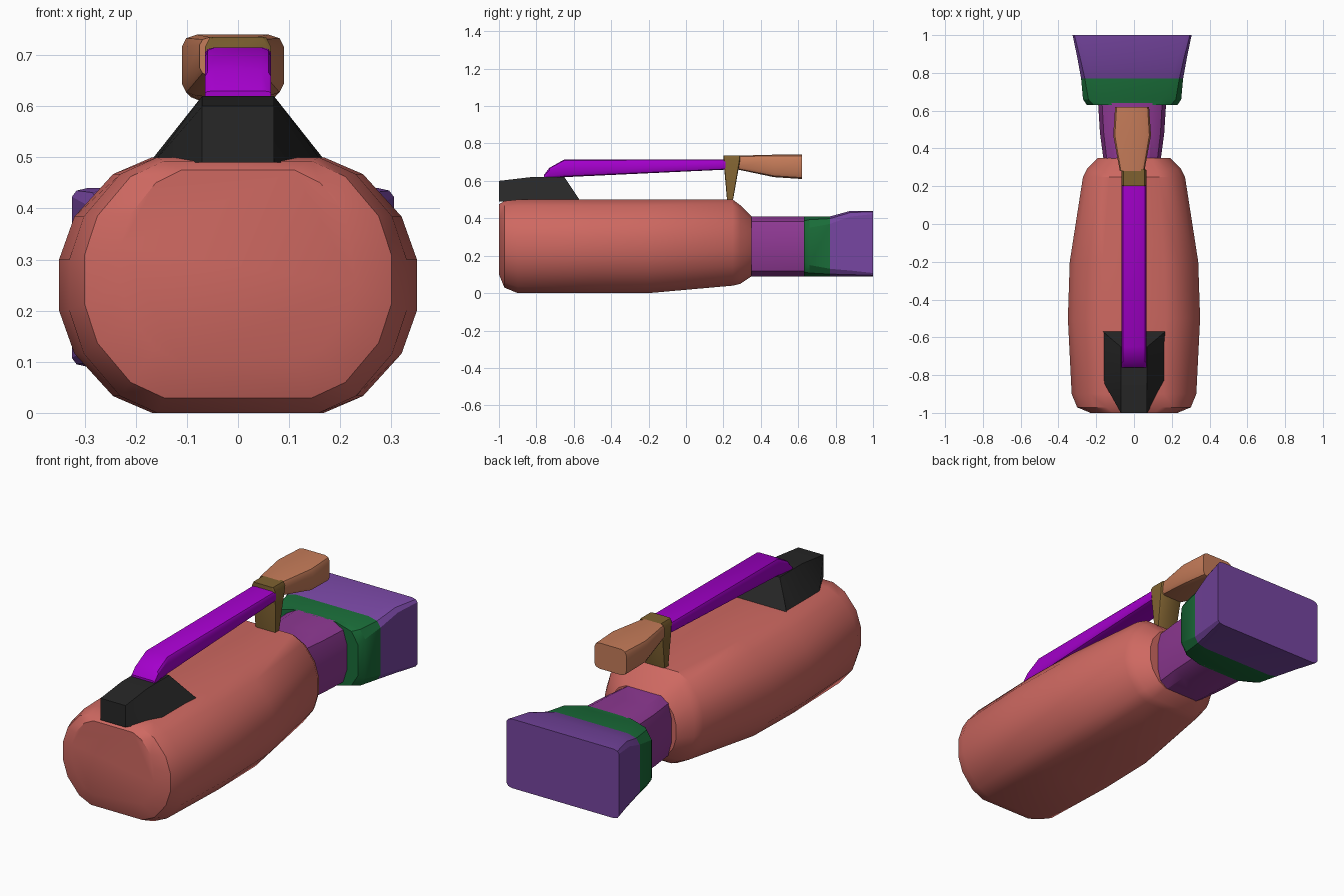
import bpy, bmesh, math

default = bpy.data.objects.get("Cube")
if default:
    bpy.data.objects.remove(default, do_unlink=True)


def material(name, *rgb):
    mat = bpy.data.materials.new(name)
    mat.use_nodes = True
    mat.diffuse_color = (*rgb, 1)
    shader = mat.node_tree.nodes["Principled BSDF"]
    shader.inputs["Base Color"].default_value = mat.diffuse_color
    return mat


def rounded_outline(half, low, high, corner_x, corner_h, steps, power):
    """Rectangle outline; the corners take up a share of each half side."""
    middle, reach = (low + high) / 2, (high - low) / 2
    outline = []
    for side, up in ((1, 1), (-1, 1), (-1, -1), (1, -1)):
        for i in range(steps + 1):
            share = i / steps if side == up else 1 - i / steps
            angle = share * math.pi / 2
            across = abs(math.cos(angle)) ** (2 / power)
            along = abs(math.sin(angle)) ** (2 / power)
            x = side * half * (1 - corner_x + corner_x * across)
            h = middle + up * reach * (1 - corner_h + corner_h * along)
            outline.append((x, h))
    return outline


def skin(name, mat, rings):
    """Join matching rings of points into one closed surface."""
    bm = bmesh.new()
    loops = [[bm.verts.new(point) for point in ring] for ring in rings]
    for first, second in zip(loops, loops[1:]):
        for i in range(len(first)):
            bm.faces.new((first[i - 1], first[i], second[i], second[i - 1]))
    bm.faces.new(loops[0])
    bm.faces.new(loops[-1])
    bmesh.ops.recalc_face_normals(bm, faces=bm.faces)
    mesh = bpy.data.meshes.new(name)
    bm.to_mesh(mesh)
    bm.free()
    mesh.materials.append(mat)
    part = bpy.data.objects.new(name, mesh)
    bpy.context.collection.objects.link(part)
    bpy.ops.object.select_all(action="DESELECT")
    part.select_set(True)
    bpy.context.view_layer.objects.active = part
    bpy.ops.object.shade_smooth_by_angle(angle=math.radians(30))


def loft(name, mat, sections, corner, fade=1, shift=0, upright=False, steps=2, power=2):
    """Sections are (position, half width, low, high); corners shrink by fade."""
    rings = []
    for i, (position, *size) in enumerate(sections):
        scale = 1 + (fade - 1) * i / (len(sections) - 1)
        shares = [share * scale for share in corner]
        outline = rounded_outline(*size, *shares, steps, power)
        if upright:
            rings.append([(x + shift, h, position) for x, h in outline])
        else:
            rings.append([(x + shift, position, h) for x, h in outline])
    skin(name, mat, rings)


coral = material("coral", 0.62, 0.14, 0.12)
black = material("black", 0.02, 0.02, 0.02)
violet = material("bright violet", 0.37, 0, 0.6)
plum = material("plum", 0.27, 0.04, 0.29)
green = material("green", 0.01, 0.15, 0.04)
purple = material("purple", 0.18, 0.06, 0.35)
olive = material("olive brown", 0.21, 0.12, 0.03)
tan = material("tan", 0.56, 0.2, 0.1)

# Main body: a rounded front edge, then a barrel that narrows to the neck
edge = 0.1
body = []
for turn in range(3):
    angle = turn * math.pi / 4
    inset = edge * (1 - math.sin(angle))
    y = -1 + edge * (1 - math.cos(angle))
    body.append((y, 0.33 - inset, inset, 0.5 - inset / 4))
body += [
    (-0.5, 0.35, 0, 0.5),
    (-0.2, 0.34, 0, 0.5),
    (0.25, 0.27, 0.04, 0.5),
    (0.29, 0.25, 0.05, 0.47),
    (0.35, 0.19, 0.09, 0.41),
]
loft("body", coral, body, corner=(0.52, 0.8), steps=3, power=1.6)

# Neck, collar and nozzle share one height where they meet
bottom, top = 0.09, 0.41
neck = [(y, half, bottom, top) for y, half in ((0.33, 0.15), (0.48, 0.17), (0.64, 0.18))]
loft("neck", plum, neck, corner=(0.4, 0.6), shift=-0.01)

collar = [(y, half, bottom, top) for y, half in ((0.63, 0.24), (0.66, 0.26), (0.77, 0.27))]
loft("collar", green, collar, corner=(0.5, 0.5), fade=0.5, shift=-0.01)

rim = top + 0.03
nozzle = [(0.77, 0.27, bottom, top), (0.88, 0.29, bottom, rim), (1, 0.315, bottom, rim)]
loft("nozzle", purple, nozzle, corner=(0.25, 0.25), fade=0.4, shift=-0.01)

# Wedge base under the handle, wide at the foot and narrow on top
foot, ridge, deck = 0.165, 0.07, 0.62
wedge = [
    (-1, ridge, ridge, 0.6),
    (-0.83, foot, ridge, deck),
    (-0.65, foot, ridge, deck),
    (-0.57, foot, foot, 0.5),
]
skin("handle_base", black, [
    [(-low, y, 0.49), (low, y, 0.49), (high, y, peak), (-high, y, peak)]
    for y, low, high, peak in wedge
])

# Handle bar with a sloped front end
grip, crown = 0.065, 0.715
bar = [
    (-0.76, grip, 0.61, 0.63),
    (-0.73, grip, 0.61, 0.67),
    (-0.65, grip, 0.62, crown),
    (0.21, grip, 0.66, crown),
]
loft("handle_bar", violet, bar, corner=(0.3, 0.4))

# Post that widens upwards
post = [
    (0.49, grip - 0.01, 0.22, 0.25),
    (crown, grip, 0.2, 0.29),
    (crown + 0.02, grip - 0.01, 0.2, 0.29),
]
loft("handle_post", olive, post, corner=(0.1, 0.1), upright=True, steps=1)

# Rear grip that swells behind the post
rear = [
    (0.28, grip, 0.66, 0.735),
    (0.47, 0.1, 0.62, 0.74),
    (0.62, 0.09, 0.61, 0.74),
]
loft("rear_grip", tan, rear, corner=(0.3, 0.4), shift=-0.01)
